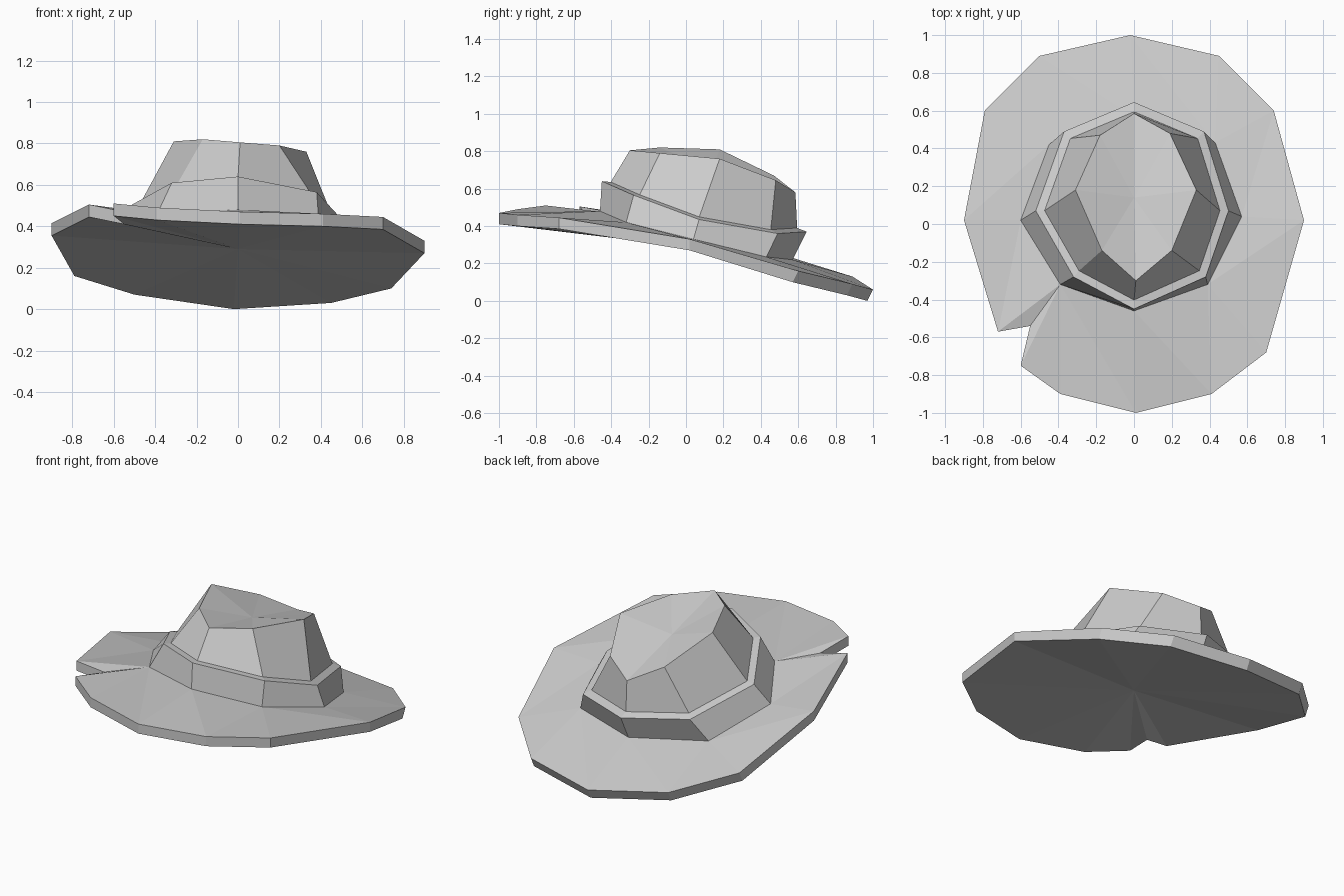
import bpy
from mathutils import Vector

default_cube = bpy.data.objects.get("Cube")
if default_cube:
    bpy.data.objects.remove(default_cube, do_unlink=True)

# One plain felt colour for the whole hat
felt = bpy.data.materials.new("grey_felt")
felt.use_nodes = True
colour = (0.6, 0.6, 0.6, 1)
felt.diffuse_color = colour
felt.node_tree.nodes["Principled BSDF"].inputs["Base Color"].default_value = colour


def vectors(points):
    return [Vector(point) for point in points]


def build_part(name, vertices, faces):
    """Make a flat shaded mesh object from vertices and faces."""
    mesh = bpy.data.meshes.new(name)
    mesh.from_pydata([tuple(vertex) for vertex in vertices], [], faces)
    mesh.materials.append(felt)
    mesh.update()
    part = bpy.data.objects.new(name, mesh)
    bpy.context.collection.objects.link(part)
    return part


def wall(lower_start, upper_start, count):
    """Quads joining two rings that have the same number of points."""
    faces = []
    for index in range(count):
        following = (index + 1) % count
        faces.append((lower_start + index, lower_start + following,
                      upper_start + following, upper_start + index))
    return faces


def fan(start, count, centre, flip=False):
    """Triangles joining a ring to a centre point."""
    faces = []
    for index in range(count):
        following = (index + 1) % count
        face = (start + index, start + following, centre)
        faces.append(face[::-1] if flip else face)
    return faces


# Rings run counter-clockwise from the front; the brim outline holds the notch
brim_edge = vectors([
    (.01, -1, .47), (.41, -.9, .46), (.7, -.68, .445), (.9, .02, .33),
    (.74, .6, .16), (.45, .89, .09), (-.02, 1, .06), (-.5, .89, .13),
    (-.79, .6, .22), (-.9, .02, .415), (-.72, -.57, .505),
    (-.55, -.54, .47), (-.6, -.75, .51), (-.39, -.9, .49)])
band_base = vectors([
    (0, -.46, .48), (.39, -.32, .42), (.57, .04, .33), (.43, .43, .235),
    (0, .57, .22), (-.45, .42, .26), (-.6, .02, .38), (-.39, -.32, .46)])
band_top = vectors([
    (0, -.45, .64), (.38, -.28, .565), (.5, .07, .435), (.37, .49, .36),
    (0, .645, .37), (-.37, .49, .4), (-.52, .07, .5), (-.32, -.28, .61)])
crown_top = vectors([
    (.01, -.3, .805), (.2, -.14, .79), (.33, .18, .76), (.19, .48, .645),
    (0, .585, .58), (-.18, .47, .67), (-.31, .18, .81), (-.17, -.14, .82)])

# Brim: tilted slab, its top bends up to the foot of the band
outer_count = len(brim_edge)
sides = len(band_base)
brim_under = []
for point in brim_edge:
    slant = -.03 if point.y > .5 else 0
    brim_under.append(point + Vector((0, slant, -.06)))
ring_start = 2 * outer_count
under_centre = ring_start + sides
brim_faces = wall(0, outer_count, outer_count)
brim_faces += fan(0, outer_count, under_centre, flip=True)


def nearest(point):
    return min(range(sides), key=lambda index: (band_base[index] - point).length)


for index in range(outer_count):
    following = (index + 1) % outer_count
    here = nearest(brim_edge[index])
    there = nearest(brim_edge[following])
    brim_faces.append((outer_count + index, outer_count + following,
                       ring_start + here))
    while here != there:
        step = (here + 1) % sides
        brim_faces.append((outer_count + following, ring_start + step,
                           ring_start + here))
        here = step
build_part("brim", brim_under + brim_edge + band_base + [Vector((0, 0, .29))],
           brim_faces)

# Crown foot: the band rim drawn inwards, leaving a narrow ledge
middle = Vector((0, .08, .48))
crown_foot = [middle + (point - middle) * .91 + Vector((0, 0, .01))
              for point in band_top]

# Band: slanted wall with the ledge on top
build_part("hat_band", band_base + band_top + crown_foot,
           wall(0, sides, sides) + wall(sides, 2 * sides, sides))

# Crown: tapered wall with a pinched, dented top
dent = Vector((0, .14, .7))
build_part("crown", crown_foot + crown_top + [dent],
           wall(0, sides, sides) + fan(sides, sides, 2 * sides))
